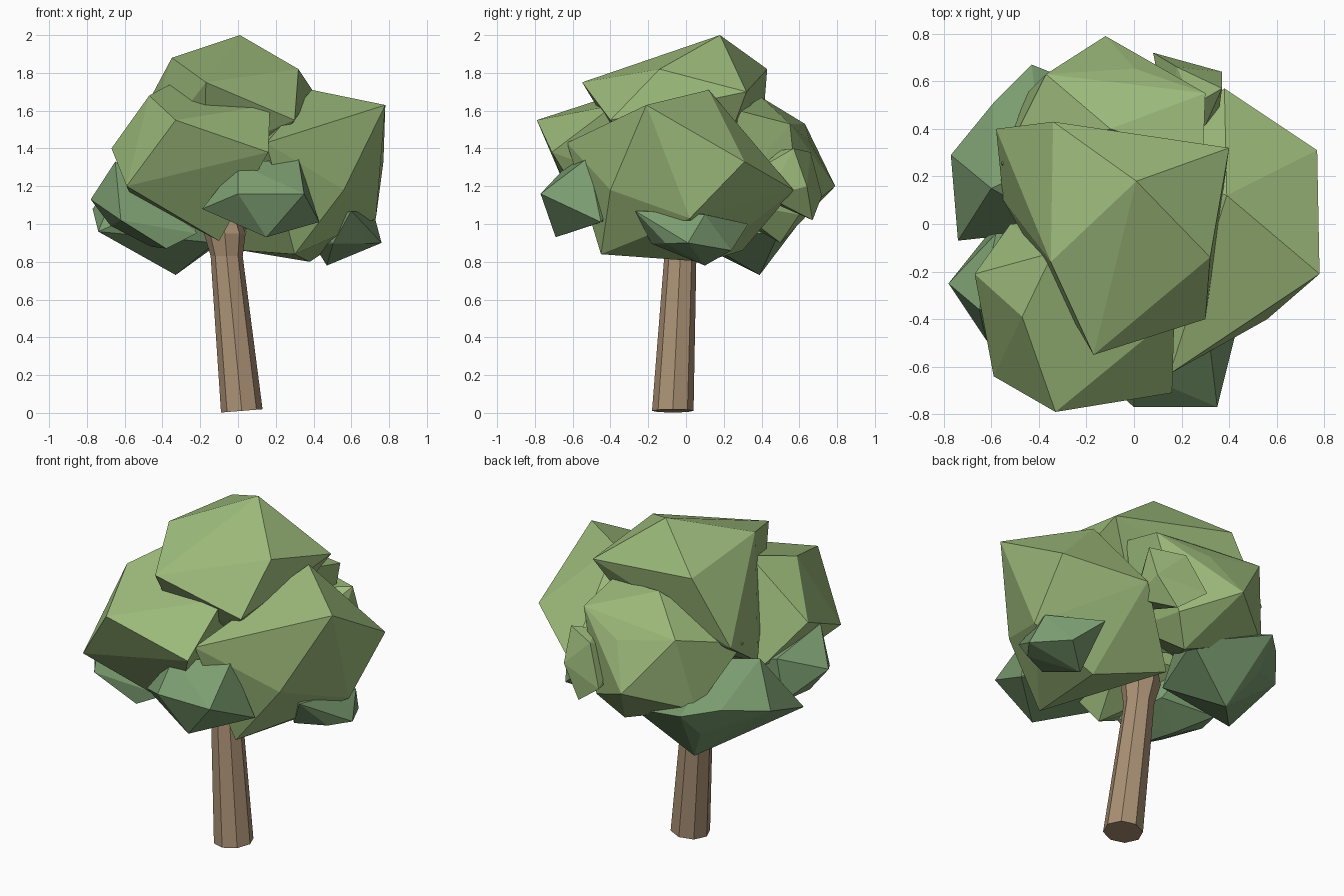
import bpy, bmesh
from mathutils import Vector


def material(name, rgb):
    m = bpy.data.materials.new(name)
    m.diffuse_color = (*rgb, 1)
    return m


bark = material("bark", (0.40, 0.28, 0.175))
leaf = material("leaf", (0.34, 0.50, 0.20))
shade_leaf = material("shade_leaf", (0.20, 0.34, 0.165))


def add_object(name, bm, mat):
    bmesh.ops.recalc_face_normals(bm, faces=bm.faces)
    me = bpy.data.meshes.new(name)
    bm.to_mesh(me)
    bm.free()
    me.materials.append(mat)
    ob = bpy.data.objects.new(name, me)
    bpy.context.collection.objects.link(ob)
    return ob


def clump(name, mat, centre, radii, corners):
    """Low-poly ball whose nearest vertices are tugged out to a few corners."""
    bm = bmesh.new()
    bmesh.ops.create_icosphere(bm, subdivisions=1, radius=1)
    c, r = Vector(centre), Vector(radii)
    free = list(bm.verts)
    for v in bm.verts:
        v.co = c + v.co * r
    for p in map(Vector, corners):
        v = min(free, key=lambda w: (w.co - p).length)
        v.co = p
        free.remove(v)
    hull = bmesh.ops.convex_hull(bm, input=bm.verts)
    junk = set(hull["geom_interior"] + hull["geom_unused"])
    bmesh.ops.delete(bm, geom=[g for g in junk if isinstance(g, bmesh.types.BMVert)],
                     context='VERTS')
    return add_object(name, bm, mat)


# Leaning eight-sided trunk with a small flare under the leaves
bm = bmesh.new()
end = bmesh.ops.create_circle(bm, cap_ends=True, segments=8, radius=0.11)["verts"]
bmesh.ops.translate(bm, verts=end, vec=(0.02, -0.07, 0.01))
for v in end:
    v.co.z += v.co.x * 0.08 - 0.001
face = bm.faces[:][0]
for x, y, z, rad in ((-0.06, -0.03, 0.83, 0.085), (-0.07, -0.025, 0.95, 0.11),
                     (-0.08, 0.0, 1.1, 0.06)):
    new = bmesh.ops.extrude_face_region(bm, geom=[face])["geom"]
    face = next(g for g in new if isinstance(g, bmesh.types.BMFace))
    mid = face.calc_center_median()
    for v in face.verts:
        d = v.co - mid
        d.z = 0
        v.co = Vector((x, y, z)) + d.normalized() * rad
add_object("trunk", bm, bark)

# Large upper clumps
clump("crown_top", leaf, (-0.08, 0.0, 1.50), (0.36, 0.36, 0.34),
      [(0.01, 0.18, 2.0), (-0.35, -0.16, 1.88), (0.32, -0.14, 1.82), (0.40, 0.32, 1.70),
       (-0.17, -0.55, 1.75), (-0.34, 0.43, 1.82), (0.30, -0.40, 1.55), (-0.58, 0.40, 1.45),
       (-0.55, 0.10, 1.25)])
clump("crown_front_left", leaf, (-0.25, -0.30, 1.32), (0.36, 0.38, 0.36),
      [(-0.33, -0.79, 1.55), (-0.47, -0.39, 1.68), (-0.67, -0.21, 1.40),
       (-0.59, -0.64, 1.20), (0.16, -0.71, 1.38), (-0.10, -0.42, 0.91), (0.17, -0.38, 1.63),
       (-0.34, -0.12, 1.75), (-0.52, 0.0, 1.18)])
clump("crown_right", leaf, (0.36, 0.0, 1.25), (0.34, 0.42, 0.40),
      [(0.78, -0.21, 1.63), (0.39, 0.12, 1.71), (0.77, 0.31, 1.33), (0.15, -0.63, 1.43),
       (0.56, -0.40, 1.18), (0.38, 0.57, 1.18), (0.38, 0.10, 0.80), (0.30, -0.45, 0.84),
       (0.73, 0.02, 1.03), (0.02, 0.30, 0.86)])
clump("crown_back", leaf, (-0.10, 0.38, 1.28), (0.38, 0.32, 0.36),
      [(-0.12, 0.79, 1.20), (-0.37, 0.63, 1.53), (0.30, 0.55, 1.53), (-0.10, 0.40, 1.67),
       (-0.56, 0.25, 1.42), (0.06, 0.50, 0.90), (0.18, 0.60, 1.05), (0.29, 0.28, 1.60),
       (-0.45, 0.55, 1.10)])

# Small clump at the back right
clump("tuft_back_right", leaf, (0.25, 0.50, 1.22), (0.14, 0.13, 0.17),
      [(0.08, 0.72, 1.15), (0.37, 0.64, 1.20), (0.18, 0.66, 1.38), (0.37, 0.57, 1.40),
       (0.25, 0.67, 1.02)])

# Darker clumps round the underside
clump("lower_front", shade_leaf, (0.13, -0.52, 1.12), (0.25, 0.21, 0.17),
      [(0.00, -0.77, 1.16), (0.35, -0.77, 1.16), (0.32, -0.52, 1.35), (0.15, -0.69, 0.93),
       (0.43, -0.45, 1.01), (-0.19, -0.60, 1.08), (0.0, -0.62, 1.32)])
clump("lower_left", shade_leaf, (-0.46, -0.22, 1.08), (0.24, 0.22, 0.20),
      [(-0.78, -0.25, 1.13), (-0.62, -0.49, 1.02), (-0.38, -0.43, 0.87),
       (-0.58, -0.04, 1.22), (-0.22, -0.40, 0.95), (-0.62, -0.05, 0.97),
       (-0.65, -0.36, 1.33)])
clump("lower_back_left", shade_leaf, (-0.38, 0.25, 1.05), (0.30, 0.32, 0.23),
      [(-0.77, 0.29, 1.08), (-0.74, -0.07, 0.96), (-0.33, 0.39, 0.73), (-0.59, 0.51, 1.12),
       (-0.43, 0.67, 1.10), (-0.60, 0.15, 1.30), (0.0, 0.50, 0.97), (-0.12, 0.10, 0.90)])
clump("lower_right", shade_leaf, (0.55, 0.02, 0.95), (0.17, 0.24, 0.12),
      [(0.76, 0.01, 0.90), (0.47, 0.10, 0.78), (0.72, 0.10, 1.05), (0.60, -0.27, 1.07),
       (0.64, 0.24, 0.86), (0.48, 0.33, 1.0)])
